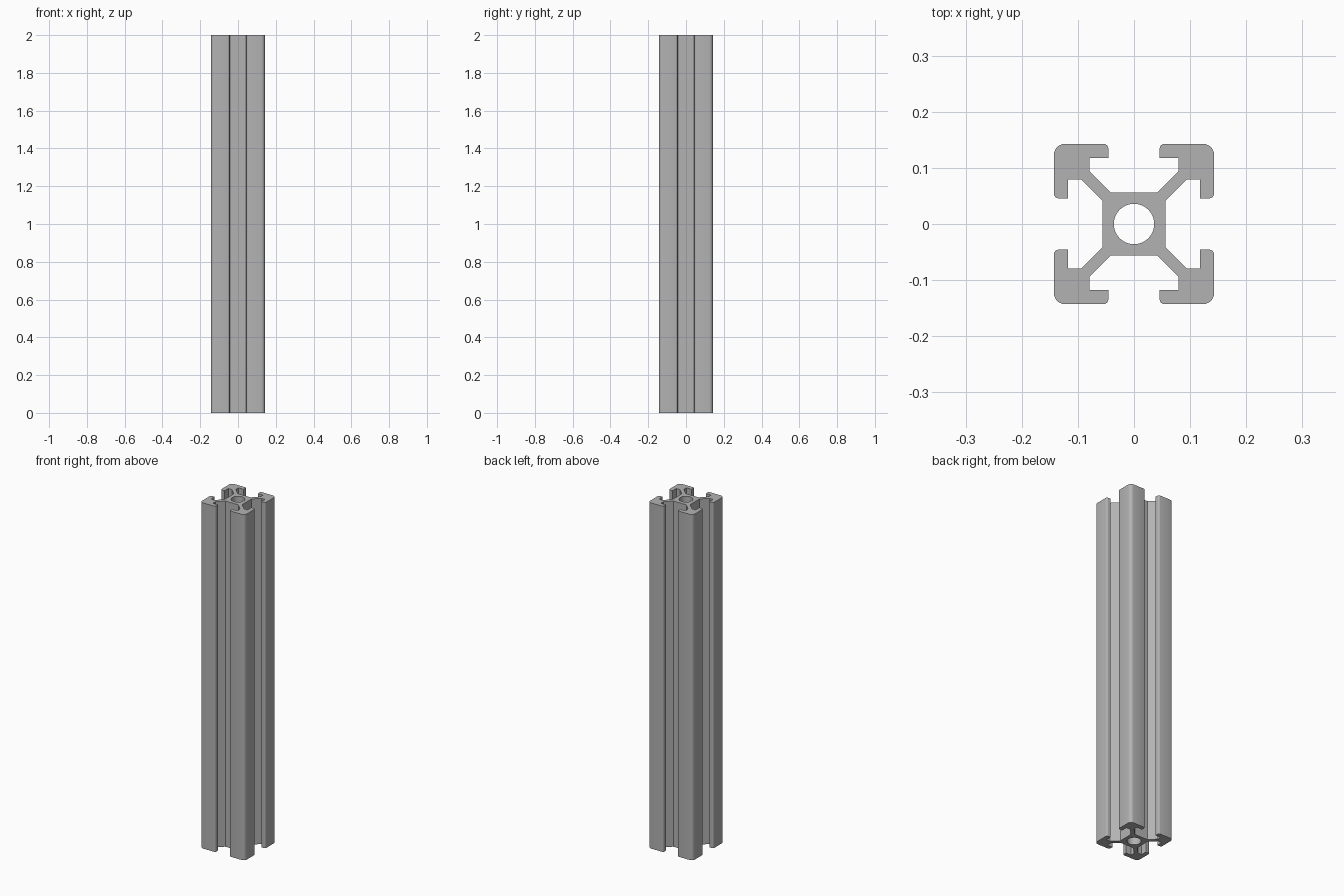
import bpy, bmesh
from math import sin, cos, pi, radians
from mathutils import Matrix, Vector

if "Cube" in bpy.data.objects:
    bpy.data.objects.remove(bpy.data.objects["Cube"], do_unlink=True)

HEIGHT = 2.0
HALF = 0.1429      # half the outer width
SLOT = 0.0455      # half the slot opening
LIP = 0.1175       # inner face of the slot lips
POCKET = 0.079     # inner end of the slot pocket
CORE = 0.0565      # half the central block
RIB = 0.015        # diagonal rib offset
BORE = 0.036
CORNER_R, LIP_R = 0.02, 0.009


def arc(cx, cy, r, start, sweep, steps):
    return [(cx + r * cos(start + sweep * i / steps),
             cy + r * sin(start + sweep * i / steps)) for i in range(steps + 1)]


# Cross-section: one arm, mirrored over its diagonal
half_arm = [(CORE, CORE - RIB), (POCKET + RIB, POCKET), (LIP, POCKET), (LIP, SLOT)]
half_arm += arc(HALF - LIP_R, SLOT + LIP_R, LIP_R, -pi / 2, pi / 2, 4)
corner = arc(HALF - CORNER_R, HALF - CORNER_R, CORNER_R, 0, pi / 2, 6)
arm = half_arm + corner + [(y, x) for x, y in reversed(half_arm)]

# Four arms make the outline
outline = []
for k in range(4):
    turn = Matrix.Rotation(k * pi / 2, 2)
    outline += [turn @ Vector(p) for p in arm]
bore = arc(0, 0, BORE, 0, 2 * pi, 48)[:-1]

# Fill the section around the bore and extrude it upward
bm = bmesh.new()
edges = []
for loop in (outline, bore):
    verts = [bm.verts.new((p[0], p[1], 0)) for p in loop]
    edges += [bm.edges.new((v, verts[i - 1])) for i, v in enumerate(verts)]
bmesh.ops.triangle_fill(bm, use_beauty=True, use_dissolve=False,
                        edges=edges, normal=(0, 0, 1))
result = bmesh.ops.extrude_face_region(bm, geom=bm.faces[:], use_keep_orig=True)
top = [g for g in result["geom"] if isinstance(g, bmesh.types.BMVert)]
bmesh.ops.translate(bm, verts=top, vec=(0, 0, HEIGHT))
bmesh.ops.recalc_face_normals(bm, faces=bm.faces[:])

mesh = bpy.data.meshes.new("slotted_rail")
bm.to_mesh(mesh)
bm.free()
rail = bpy.data.objects.new("slotted_rail", mesh)
bpy.context.collection.objects.link(rail)

# Plain aluminium grey
grey = bpy.data.materials.new("aluminium_grey")
grey.use_nodes = True
colour = (0.45, 0.45, 0.45, 1)
grey.diffuse_color = colour
grey.node_tree.nodes["Principled BSDF"].inputs["Base Color"].default_value = colour
mesh.materials.append(grey)

# Smooth bore and rounded edges, sharp elsewhere
bpy.ops.object.select_all(action="DESELECT")
rail.select_set(True)
bpy.context.view_layer.objects.active = rail
bpy.ops.object.shade_smooth_by_angle(angle=radians(30))
